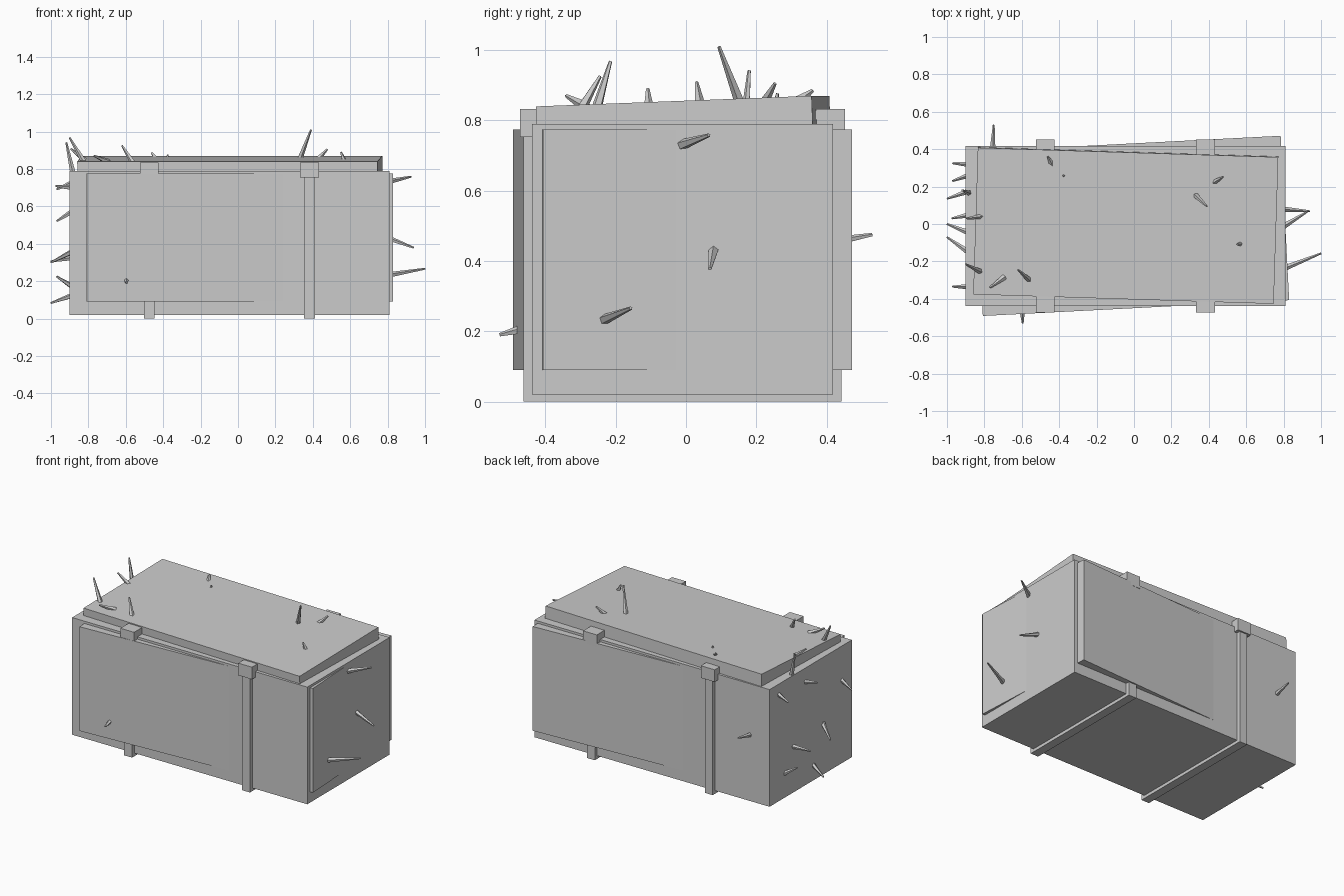
import bpy
from math import radians
from mathutils import Vector


def box(name, size, loc, rot=(0, 0, 0)):
    bpy.ops.mesh.primitive_cube_add(size=1, location=loc, rotation=[radians(a) for a in rot])
    ob = bpy.context.object
    ob.name = name
    ob.scale = size
    return ob


def spike(name, base, tip, r=0.015):
    # Tapered splinter, its root sunk a little into the crate
    base, tip = Vector(base), Vector(tip)
    axis = (tip - base).normalized()
    base -= axis * 0.03
    bpy.ops.mesh.primitive_cone_add(vertices=5, radius1=r * 1.1, radius2=r * 0.35,
                                    depth=(tip - base).length, location=(base + tip) / 2)
    ob = bpy.context.object
    ob.name = name
    ob.rotation_euler = axis.to_track_quat('Z', 'Y').to_euler()


CY = -0.01

# Crate body, a twisted inner shell poking through it, and the skewed lid
box("crate_body", (1.71, 0.855, 0.77), (-0.045, CY, 0.405))
box("twisted_shell", (1.64, 0.88, 0.685), (-0.012, -0.01, 0.4325), (0, 0, 2.95))
box("lid", (1.607, 0.785, 0.08), (-0.044, -0.008, 0.815), (2.2, 0, -1.8))

# Straps around the crate with a clasp at each top edge
for side, x in (("left", -0.475), ("right", 0.382)):
    box(side + "_strap", (0.057, 0.905, 0.81), (x, CY, 0.405))
    for face, s in (("front", -1), ("back", 1)):
        box(f"{side}_{face}_clasp", (0.1, 0.088, 0.08), (x, CY + s * 0.418, 0.793))

# Splinters: (base, tip)
spikes = {
    "right": [((0.82, 0.0, 0.735), (0.925, 0.065, 0.758)),
              ((0.81, 0.078, 0.427), (0.94, 0.068, 0.378)),
              ((0.82, -0.23, 0.235), (1.0, -0.157, 0.266))],
    "front": [((-0.597, -0.478, 0.203), (-0.595, -0.53, 0.19))],
    "back": [((-0.755, 0.42, 0.455), (-0.75, 0.53, 0.475))],
    "left": [((-0.9, 0.32, 0.72), (-0.97, 0.325, 0.69)),
             ((-0.9, 0.045, 0.70), (-0.975, 0.03, 0.708)),
             ((-0.9, -0.335, 0.563), (-0.97, -0.335, 0.52)),
             ((-0.9, -0.14, 0.35), (-1.0, -0.07, 0.3)),
             ((-0.9, 0.17, 0.322), (-1.0, 0.135, 0.305)),
             ((-0.9, 0.255, 0.18), (-0.97, 0.23, 0.225)),
             ((-0.9, -0.04, 0.118), (-1.0, 0.0, 0.083))],
    "top": [((-0.715, -0.3, 0.847), (-0.77, -0.34, 0.87)),
            ((-0.57, -0.29, 0.847), (-0.62, -0.245, 0.925)),
            ((-0.83, -0.25, 0.848), (-0.9, -0.215, 0.967)),
            ((0.565, -0.107, 0.853), (0.55, -0.109, 0.89)),
            ((-0.83, 0.038, 0.855), (-0.895, 0.03, 0.908)),
            ((0.333, 0.15, 0.86), (0.39, 0.094, 1.01)),
            ((-0.885, 0.167, 0.79), (-0.918, 0.18, 0.942)),
            ((0.44, 0.23, 0.865), (0.477, 0.253, 0.905)),
            ((-0.45, 0.34, 0.87), (-0.46, 0.36, 0.885))],
}
for face, items in spikes.items():
    for i, (b, t) in enumerate(items):
        spike(f"{face}_splinter_{i + 1}", b, t)
spike("top_splinter_stub", (-0.376, 0.258, 0.862), (-0.375, 0.26, 0.877), 0.012)
